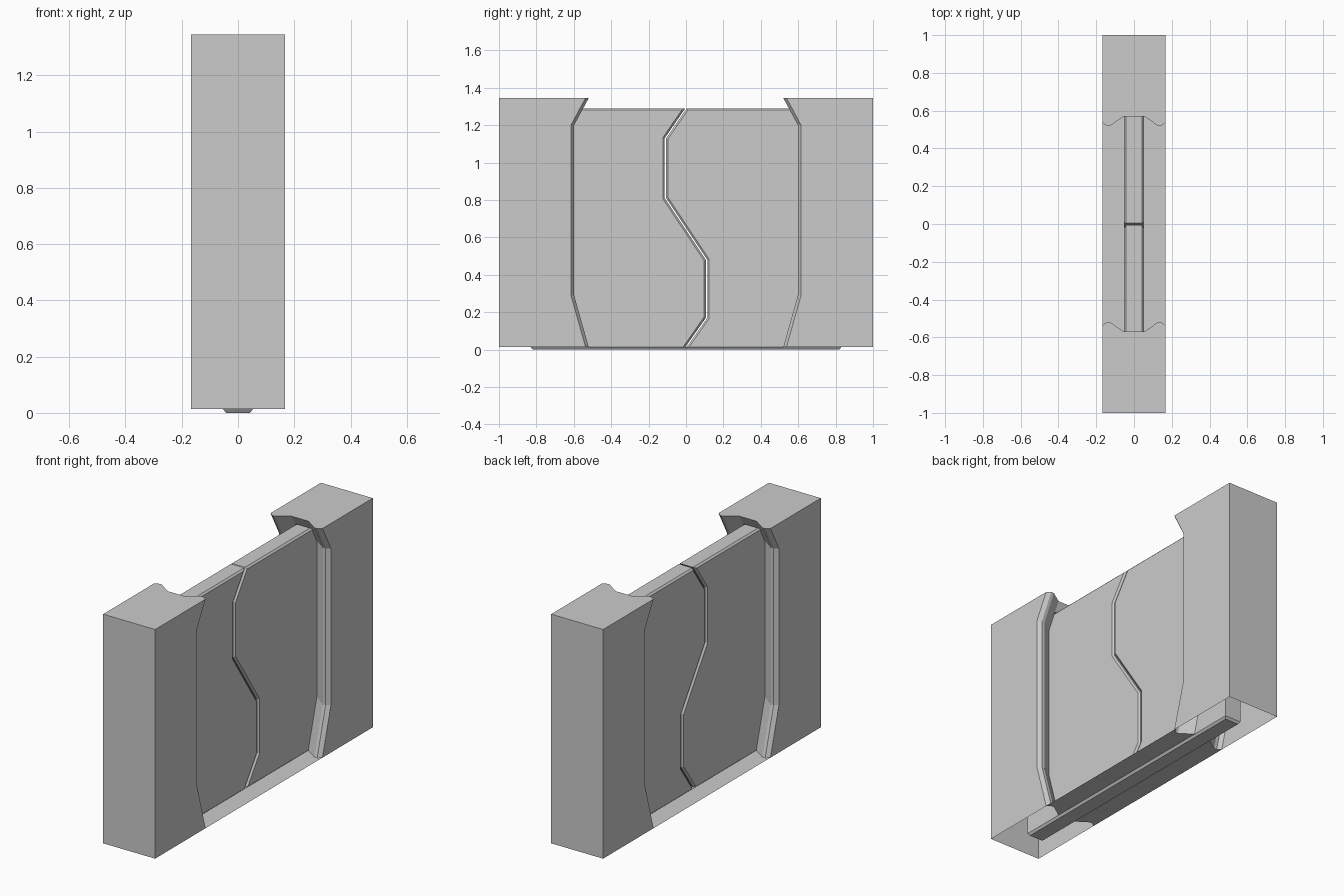
import bpy, bmesh

if "Cube" in bpy.data.objects:
    bpy.data.objects.remove(bpy.data.objects["Cube"])

HALF = 0.167      # half depth of the frame
SLOT = 0.053      # half width of the door slot
BASE, DOOR_TOP, TOP = 0.013, 1.29, 1.345


def finish(name, bm):
    bmesh.ops.remove_doubles(bm, verts=bm.verts, dist=0.0003)
    bmesh.ops.recalc_face_normals(bm, faces=bm.faces)
    mesh = bpy.data.meshes.new(name)
    bm.to_mesh(mesh)
    bm.free()
    obj = bpy.data.objects.new(name, mesh)
    bpy.context.collection.objects.link(obj)
    return obj


def face(bm, pts):
    return bm.faces.new([bm.verts.new(p) for p in pts])


# Half outline of the pillar's inner side; o pushes it outwards
def jamb(o):
    return [(HALF, .537 + o), (.145, .52 + o), (.127, .52 + o), (SLOT, .57 + o)]


# Side pillar: lofted shell, open below, with a pocket for the door
def pillar(name, s):
    levels = [(BASE, 0), (.29, .078), (1.2, .078), (DOOR_TOP, .03), (TOP, 0)]
    rings = []
    for z, o in levels:
        half = [(HALF, 1.0)] + jamb(o)
        pocket = [(SLOT, .83), (-SLOT, .83)] if z <= DOOR_TOP else []
        pts = half + pocket + [(-x, y) for x, y in reversed(half)]
        rings.append([(x, s * y, z) for x, y in pts])
    bm = bmesh.new()
    for a, b in zip(rings[:3], rings[1:4]):
        for i in range(len(a)):
            j = (i + 1) % len(a)
            face(bm, [a[i], a[j], b[j], b[i]])
    # lintel above the pocket, pocket ceiling and top
    under, top = rings[3], rings[4]
    face(bm, under[4:8])
    a = under[:5] + under[7:]
    for i in range(len(a)):
        j = (i + 1) % len(a)
        face(bm, [a[i], a[j], top[j], top[i]])
    face(bm, top)
    return finish(name, bm)


# Door leaf: zigzag meeting edge, chamfered on both faces
SEAM = [(0, BASE), (.11, .17), (.11, .48), (-.11, .81), (-.11, 1.13), (0, DOOR_TOP)]


def door(name, s):
    prof = [(y + s * .004, z) for y, z in SEAM] + [(s * .7, DOOR_TOP), (s * .7, BASE)]
    t = SLOT - .001
    bm = bmesh.new()
    cap = face(bm, [(-t, y, z) for y, z in prof])
    ext = bmesh.ops.extrude_face_region(bm, geom=[cap], use_keep_orig=True)
    moved = [v for v in ext["geom"] if isinstance(v, bmesh.types.BMVert)]
    bmesh.ops.translate(bm, verts=moved, vec=(2 * t, 0, 0))
    bmesh.ops.recalc_face_normals(bm, faces=bm.faces)
    edges = [e for e in bm.edges
             if abs(e.verts[0].co.x - e.verts[1].co.x) < .001
             and max(v.co.z for v in e.verts) > BASE + .01]
    bmesh.ops.bevel(bm, geom=edges, offset=.01, segments=1, affect='EDGES')
    return finish(name, bm)


# Threshold: thin floor sheet with a sunken guide channel
def threshold():
    bm = bmesh.new()
    for s in (1, -1):
        side = jamb(0)
        pts = side + [(x, -y) for x, y in reversed(side)]
        face(bm, [(s * x, y, BASE) for x, y in pts])
    upper = [(x * SLOT, y * .83, BASE) for x, y in ((1, 1), (-1, 1), (-1, -1), (1, -1))]
    lower = [(x * .043, y * .82, 0) for x, y in ((1, 1), (-1, 1), (-1, -1), (1, -1))]
    for i in range(4):
        j = (i + 1) % 4
        face(bm, [upper[i], upper[j], lower[j], lower[i]])
    face(bm, lower)
    return finish("threshold", bm)


pillar("pillar_back", 1)
pillar("pillar_front", -1)
door("door_back", 1)
door("door_front", -1)
threshold()
